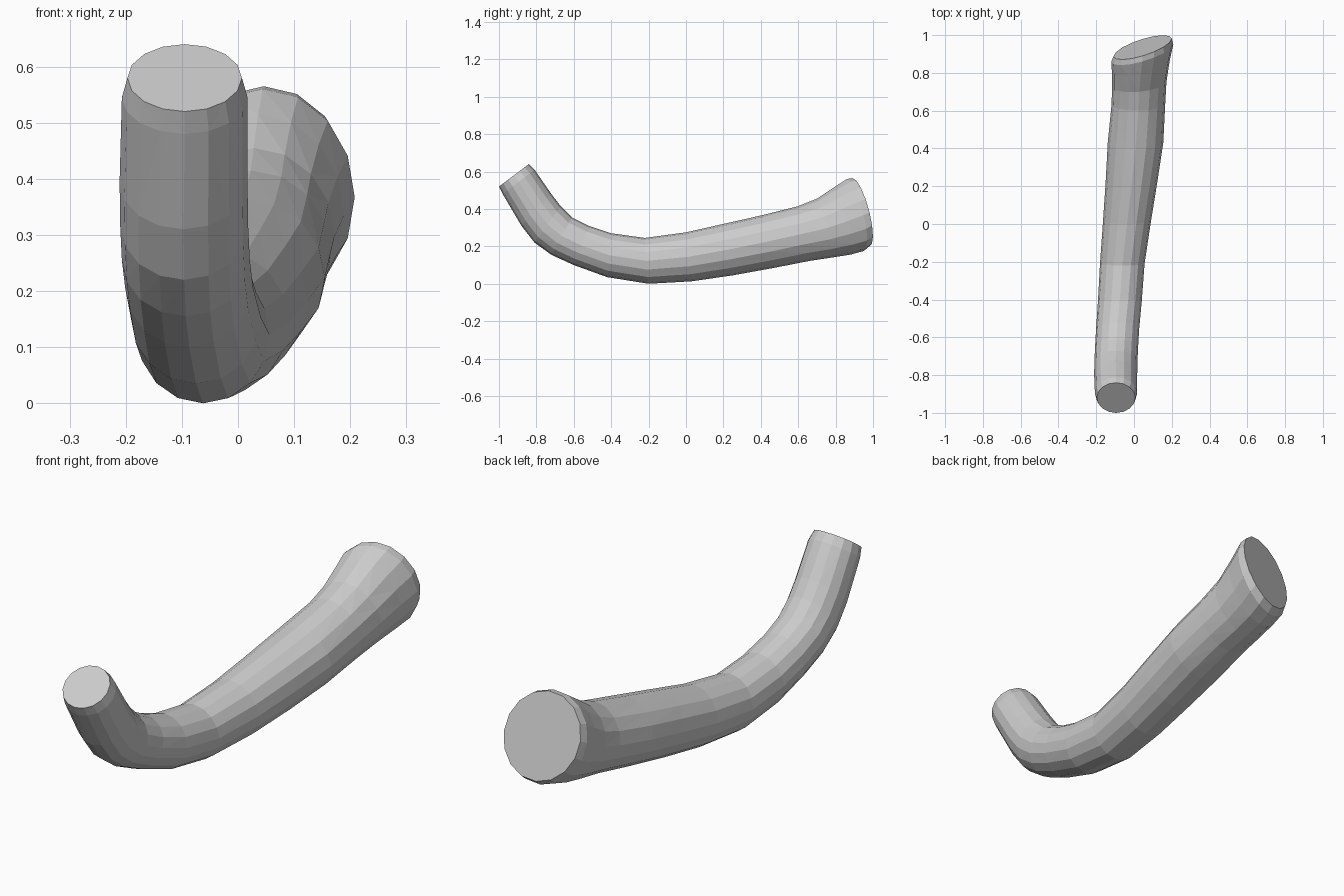
import bpy, bmesh, math
from mathutils import Vector

cube = bpy.data.objects.get("Cube")
if cube:
    bpy.data.objects.remove(cube, do_unlink=True)

SIDES = 16

# Sections along the bent bar:
# (upper edge y, z), (lower edge y, z), centre x, half width, yaw slant
SECTIONS = [
    ((-.84, .64), (-1, .52), -.095, .102, 0),
    ((-.81, .61), (-.98, .48), -.095, .112, 0),
    ((-.72, .48), (-.88, .31), -.097, .114, 0),
    ((-.67, .415), (-.81, .22), -.096, .114, 0),
    ((-.61, .355), (-.72, .155), -.093, .114, 0),
    ((-.52, .31), (-.6, .1), -.087, .114, 0),
    ((-.4, .27), (-.42, .035), -.075, .116, 0),
    ((-.22, .245), (-.2, 0), -.062, .118, 0),
    ((0, .275), (.03, .013), -.037, .127, 0),
    ((.2, .32), (.25, .045), -.013, .137, 0),
    ((.4, .365), (.46, .083), .008, .147, 0),
    ((.6, .415), (.66, .122), .023, .142, 0),
    ((.7, .455), (.78, .14), .028, .144, .1),
    ((.79, .515), (.88, .156), .036, .153, .2),
    ((.86, .56), (.95, .175), .044, .164, .28),
    ((.89, .565), (.98, .2), .046, .154, .3),
]


def make_material(name, color):
    mat = bpy.data.materials.new(name)
    mat.use_nodes = True
    mat.diffuse_color = color
    for node in mat.node_tree.nodes:
        if node.type == 'BSDF_PRINCIPLED':
            node.inputs["Base Color"].default_value = color
    return mat


def add_ring(bm, upper, lower, center_x, half_width, slant):
    """Elliptical ring spanning the upper and lower edge points."""
    top = Vector((center_x, upper[0], upper[1]))
    bottom = Vector((center_x, lower[0], lower[1]))
    middle, up = (top + bottom) / 2, (top - bottom) / 2
    across = Vector((half_width, half_width * slant, 0))
    ring = []
    for i in range(SIDES):
        angle = math.tau * i / SIDES
        point = middle + up * math.cos(angle) + across * math.sin(angle)
        ring.append(bm.verts.new(point))
    return ring


# Bent bar: rings bridged into a faceted tube with flat ends
bm = bmesh.new()
rings = [add_ring(bm, *section) for section in SECTIONS]
walls = []
for a, b in zip(rings, rings[1:]):
    for i in range(SIDES):
        j = (i + 1) % SIDES
        walls.append(bm.faces.new((a[i], a[j], b[j], b[i])))
bm.faces.new(rings[0])
bm.faces.new(rings[-1])
bmesh.ops.triangulate(bm, faces=walls)
bmesh.ops.recalc_face_normals(bm, faces=bm.faces[:])

mesh = bpy.data.meshes.new("bent_bar")
bm.to_mesh(mesh)
bm.free()
mesh.materials.append(make_material("light grey", (.6, .6, .6, 1)))
bar = bpy.data.objects.new("bent_bar", mesh)
bpy.context.collection.objects.link(bar)
